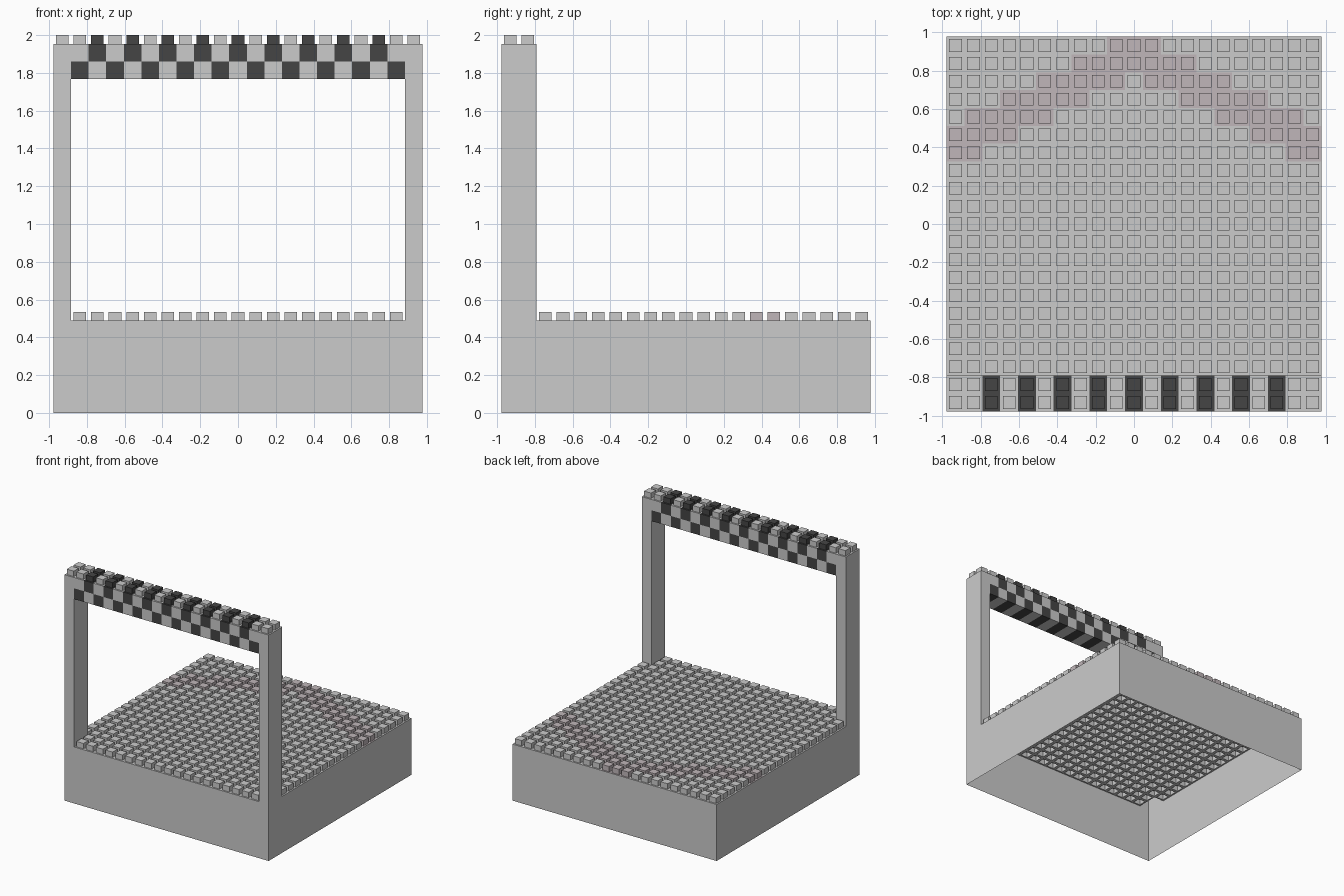
import bpy, bmesh

if "Cube" in bpy.data.objects:
    bpy.data.objects.remove(bpy.data.objects["Cube"])

N = 21                    # studs per side
C = 2 / 21.5              # cell size
H = N * C / 2             # half width of the base
DECK = 5.25 * C           # deck height
TOP = N * C               # gantry top (studs add half a cell)
BACK = -H + 2 * C         # rear face of the gantry


def material(name, rgb):
    m = bpy.data.materials.new(name)
    m.diffuse_color = (*rgb, 1)
    m.use_nodes = True
    m.node_tree.nodes["Principled BSDF"].inputs["Base Color"].default_value = m.diffuse_color
    return m


DARK = material("dark", (0.06, 0.06, 0.06))
BROWN = material("brown_grey", (0.53, 0.47, 0.49))


def X(i):
    return -H + i * C


def quad(bm, *pts):
    return bm.faces.new([bm.verts.new(p) for p in pts])


def wall(bm, p, q, z0, z1):
    """Upright panel facing right of the direction p -> q."""
    quad(bm, (*p, z0), (*q, z0), (*q, z1), (*p, z1))


def studs(bm, cells, z):
    """Flat tiles, each with a hollow square stud pushed up from it."""
    faces = [quad(bm, (X(i), X(j), z), (X(i + 1), X(j), z),
                  (X(i + 1), X(j + 1), z), (X(i), X(j + 1), z)) for i, j in cells]
    bm.normal_update()
    bmesh.ops.inset_individual(bm, faces=faces, thickness=0.2 * C, depth=0)
    out = bmesh.ops.extrude_discrete_faces(bm, faces=faces)["faces"]
    verts = list({v for f in out for v in f.verts})
    bmesh.ops.translate(bm, verts=verts, vec=(0, 0, C / 2))


def finish(bm, name, mat=None):
    bmesh.ops.remove_doubles(bm, verts=bm.verts[:], dist=1e-5)
    me = bpy.data.meshes.new(name)
    bm.to_mesh(me)
    bm.free()
    if mat:
        me.materials.append(mat)
    bpy.context.collection.objects.link(bpy.data.objects.new(name, me))


def on_band(i, j):
    r, d = N - 1 - j, abs(i - 10)
    return 2 * r - 3 <= d <= 2 * r + 1


# base skirt, open underneath
bm = bmesh.new()
ring = [(-H, -H), (H, -H), (H, H), (-H, H)]
for k in range(4):
    wall(bm, ring[k], ring[(k + 1) % 4], 0, DECK)
finish(bm, "base_skirt")

# studded deck and the chevron band across it
deck = [(i, j) for i in range(N) for j in range(N)
        if not (j < 2 and i in (0, N - 1))]
for name, flag, mat in (("deck", False, None), ("deck_band", True, BROWN)):
    bm = bmesh.new()
    studs(bm, [c for c in deck if on_band(*c) == flag], DECK)
    finish(bm, name, mat)

# gantry posts, inner side stops where the beam joins
for name, i in (("left_post", 0), ("right_post", N - 1)):
    bm = bmesh.new()
    a, b = X(i), X(i + 1)
    ring = [(a, -H), (b, -H), (b, BACK), (a, BACK)]
    for k in range(4):
        inner = k == (1 if i == 0 else 3)
        wall(bm, ring[k], ring[(k + 1) % 4], DECK, TOP - 2 * C if inner else TOP)
    studs(bm, [(i, 0), (i, 1)], TOP)
    finish(bm, name)

# chequered beam: two rows of alternating blocks
for name, dark, mat in (("beam_light", 0, None), ("beam_dark", 1, DARK)):
    bm = bmesh.new()
    for i in range(1, N - 1):
        a, b = X(i), X(i + 1)
        lower = (i % 2) == dark
        z = TOP - 2 * C if lower else TOP - C
        wall(bm, (a, -H), (b, -H), z, z + C)
        wall(bm, (b, BACK), (a, BACK), z, z + C)
        if lower:
            quad(bm, (a, -H, z), (a, BACK, z), (b, BACK, z), (b, -H, z))
        else:
            studs(bm, [(i, 0), (i, 1)], TOP)
    finish(bm, name, mat)
